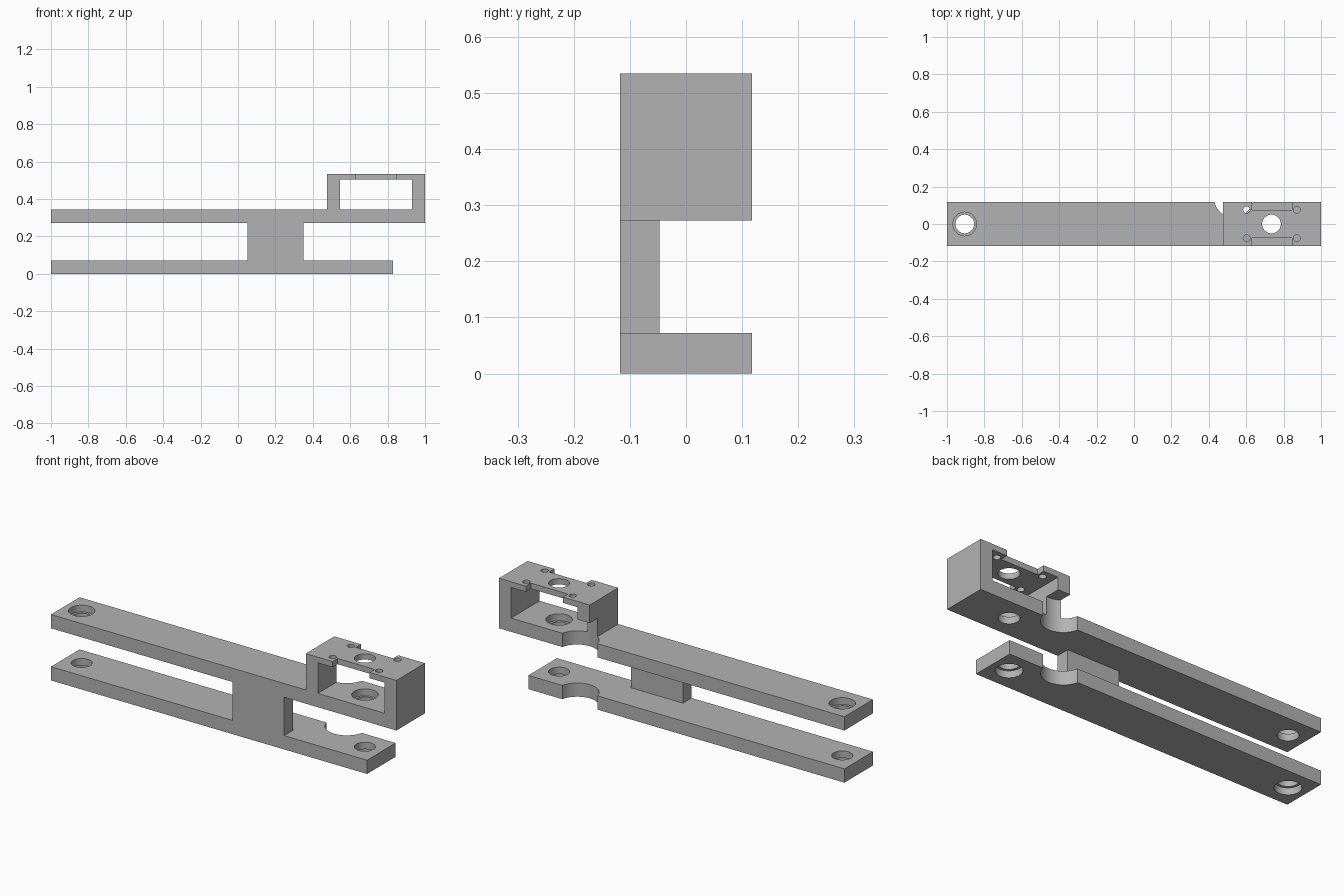
import bpy
import bmesh
from math import radians

cube = bpy.data.objects.get("Cube")
if cube:
    bpy.data.objects.remove(cube, do_unlink=True)

grey = bpy.data.materials.new("matte grey")
grey.use_nodes = True
grey.diffuse_color = (0.45, 0.45, 0.45, 1)
grey.node_tree.nodes["Principled BSDF"].inputs["Base Color"].default_value = (0.45, 0.45, 0.45, 1)

HALF = 0.118            # half the depth of the arms
LOW_TOP = 0.072         # top of the lower arm
UP_BASE, UP_TOP = 0.273, 0.345
BRACKET_TOP = 0.535
HOLE_XS = (-0.905, 0.735)


def add_object(name, bm):
    bmesh.ops.recalc_face_normals(bm, faces=bm.faces[:])
    mesh = bpy.data.meshes.new(name)
    bm.to_mesh(mesh)
    bm.free()
    mesh.materials.append(grey)
    obj = bpy.data.objects.new(name, mesh)
    bpy.context.collection.objects.link(obj)
    return obj


def extrude_profile(name, points, y0=-HALF, y1=HALF):
    """Extrude an x-z outline along y."""
    bm = bmesh.new()
    face = bm.faces.new([bm.verts.new((x, y0, z)) for x, z in points])
    moved = bmesh.ops.extrude_face_region(bm, geom=[face])["geom"]
    verts = [v for v in moved if isinstance(v, bmesh.types.BMVert)]
    bmesh.ops.translate(bm, verts=verts, vec=(0, y1 - y0, 0))
    return add_object(name, bm)


def box(name, x0, x1, y0, y1, z0, z1):
    return extrude_profile(name, [(x0, z0), (x1, z0), (x1, z1), (x0, z1)], y0, y1)


def cylinder(name, x, y, radius, z0, z1, sides=48):
    bm = bmesh.new()
    bmesh.ops.create_cone(bm, cap_ends=True, segments=sides,
                          radius1=radius, radius2=radius, depth=z1 - z0)
    bmesh.ops.translate(bm, verts=bm.verts[:], vec=(x, y, (z0 + z1) / 2))
    return add_object(name, bm)


def activate(obj):
    bpy.ops.object.select_all(action='DESELECT')
    obj.select_set(True)
    bpy.context.view_layer.objects.active = obj


def cut(target, cutter):
    cutter.hide_render = True
    activate(target)
    mod = target.modifiers.new("cut", 'BOOLEAN')
    mod.operation = 'DIFFERENCE'
    mod.solver = 'EXACT'
    mod.object = cutter
    bpy.ops.object.modifier_apply(modifier=mod.name)
    bpy.data.objects.remove(cutter, do_unlink=True)


# Lower arm
lower_arm = box("lower_arm", -1, 0.83, -HALF, HALF, 0, LOW_TOP)

# Upper arm with the raised bracket at one end
upper_arm = extrude_profile("upper_arm_and_bracket", [
    (-1, UP_BASE), (1, UP_BASE), (1, BRACKET_TOP),
    (0.475, BRACKET_TOP), (0.475, UP_TOP), (-1, UP_TOP)])
cut(upper_arm, box("bracket_opening", 0.545, 0.93, -0.3, 0.3, UP_TOP, 0.505))

# Connecting web along the front
web = box("connecting_web", 0.05, 0.35, -HALF, -0.047, LOW_TOP, UP_BASE)

# Bolt holes, counterbored from the outer face of each arm
for x in HOLE_XS:
    cut(lower_arm, cylinder("bolt_hole", x, 0, 0.05, -0.1, 0.2))
    cut(lower_arm, cylinder("counterbore", x, 0, 0.063, -0.1, 0.036))
    cut(upper_arm, cylinder("bolt_hole", x, 0, 0.05, 0.2, 0.7))
    cut(upper_arm, cylinder("counterbore", x, 0, 0.063, 0.309, 0.42))

# Round relief in the back edge of both arms
cut(lower_arm, cylinder("relief", 0.532, 0.14, 0.104, -0.1, 0.2, 64))
cut(upper_arm, cylinder("relief", 0.532, 0.14, 0.104, 0.2, 0.44, 64))

# Edge notches and small screw holes in the bracket top
for side in (-1, 1):
    near, far = sorted((side * 0.076, side * 0.2))
    cut(upper_arm, box("edge_notch", 0.63, 0.845, near, far, 0.45, 0.6))
    for x in (0.602, 0.871):
        cut(upper_arm, cylinder("screw_hole", x, side * 0.076, 0.018, 0.45, 0.6, 24))

for obj in (lower_arm, upper_arm, web):
    activate(obj)
    bpy.ops.object.shade_smooth_by_angle(angle=radians(30))
